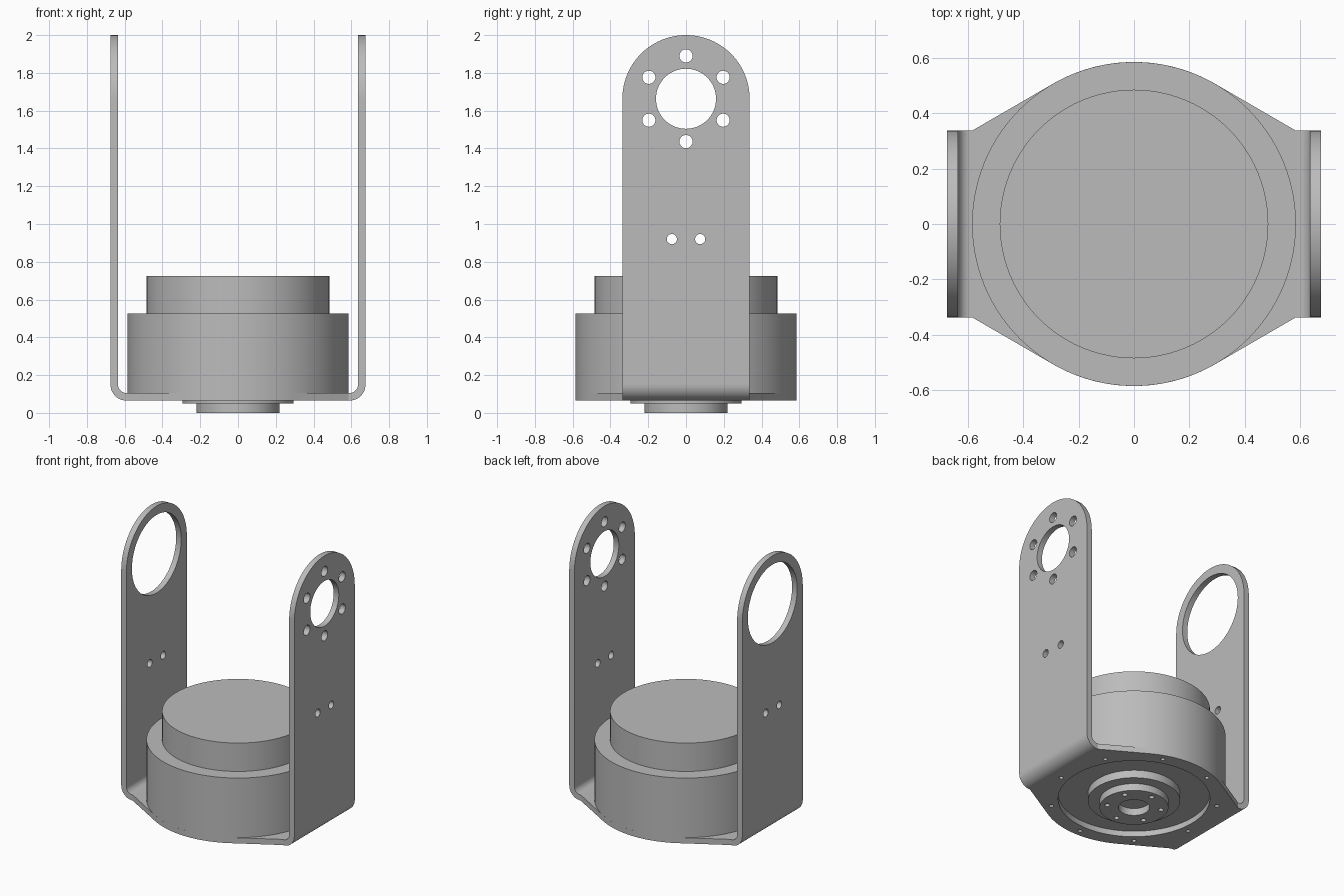
import bpy, bmesh, math
from mathutils import Matrix

if "Cube" in bpy.data.objects:
    bpy.data.objects.remove(bpy.data.objects["Cube"])

grey = bpy.data.materials.new("satin_grey")
grey.diffuse_color = (0.5, 0.5, 0.5, 1)
grey.use_nodes = True
grey.node_tree.nodes["Principled BSDF"].inputs["Base Color"].default_value = grey.diffuse_color

HALF = 0.337            # half width of the arms
T = 0.04                # sheet thickness
Z0 = 0.065              # underside of the base plate
ARM_X = 0.675           # outer face of the arms
BEND = 0.085            # outer bend radius
BEND_X = ARM_X - BEND
AXIS_Z = 2.0 - HALF     # pivot height


def add_mesh(name, bm):
    bmesh.ops.remove_doubles(bm, verts=bm.verts, dist=1e-5)
    bmesh.ops.recalc_face_normals(bm, faces=bm.faces)
    me = bpy.data.meshes.new(name)
    bm.to_mesh(me)
    bm.free()
    me.materials.append(grey)
    ob = bpy.data.objects.new(name, me)
    bpy.context.collection.objects.link(ob)
    return ob


def arc(cx, cy, r, a0=0, a1=360, n=48, closed=True):
    """Points on an arc, angles in degrees."""
    steps = n if closed else n + 1
    angles = [math.radians(a0 + (a1 - a0) * i / n) for i in range(steps)]
    return [(cx + r * math.cos(a), cy + r * math.sin(a)) for a in angles]


def ring_of_holes(cx, cy, radius, hole_r, count, start):
    return [arc(*p, hole_r, n=20)
            for p in arc(cx, cy, radius, start, start + 360, count)]


def plate(name, loops, thickness, matrix):
    """Flat plate from an outline and hole loops, centred on its thickness."""
    cu = bpy.data.curves.new(name + "_outline", 'CURVE')
    cu.dimensions = '2D'
    cu.fill_mode = 'BOTH'
    cu.extrude = thickness / 2
    for loop in loops:
        sp = cu.splines.new('POLY')
        sp.points.add(len(loop) - 1)
        for p, (u, v) in zip(sp.points, loop):
            p.co = (u, v, 0, 1)
        sp.use_cyclic_u = True
    tmp = bpy.data.objects.new(name + "_outline", cu)
    bpy.context.collection.objects.link(tmp)
    bpy.context.view_layer.update()
    dg = bpy.context.evaluated_depsgraph_get()
    me = bpy.data.meshes.new_from_object(tmp.evaluated_get(dg))
    bm = bmesh.new()
    bm.from_mesh(me)
    bpy.data.objects.remove(tmp)
    bpy.data.curves.remove(cu)
    bpy.data.meshes.remove(me)
    bm.transform(matrix)
    return add_mesh(name, bm)


def lathe(name, profile, n=96):
    """Turn an (r, z) profile around the z axis."""
    bm = bmesh.new()
    vs = [bm.verts.new((r, 0, z)) for r, z in profile]
    es = [bm.edges.new(pair) for pair in zip(vs, vs[1:])]
    bmesh.ops.spin(bm, geom=vs + es, cent=(0, 0, 0), axis=(0, 0, 1),
                   angle=math.tau, steps=n, use_duplicate=False)
    bmesh.ops.remove_doubles(bm, verts=bm.verts, dist=1e-5)
    return add_mesh(name, bm)


# Stepped motor drum
lathe("motor_drum", [(0, 0.725), (0.485, 0.725), (0.485, 0.525),
                     (0.585, 0.525), (0.585, Z0 + T), (0, Z0 + T)])

# Rotating hub under the drum: flange, then face with bolt holes
lathe("hub_flange", [(0, Z0 + T), (0.295, Z0 + T), (0.295, 0.05), (0, 0.05)])
plate("hub_face",
      [arc(0, 0, 0.22, n=72), arc(0, 0, 0.1)]
      + ring_of_holes(0, 0, 0.174, 0.017, 6, 90),
      0.05, Matrix.Translation((0, 0, 0.025)))

# Base plate: round front and back, tangent lines running to the arms
outline = (arc(0, 0, 0.585, 60, 120, 32, False)
           + [(-0.585, HALF), (-BEND_X, HALF), (-BEND_X, -HALF), (-0.585, -HALF)]
           + arc(0, 0, 0.585, 240, 300, 32, False)
           + [(0.585, -HALF), (BEND_X, -HALF), (BEND_X, HALF), (0.585, HALF)])
plate("base_plate",
      [outline, arc(0, 0, 0.485, n=96)]
      + ring_of_holes(0, 0, 0.537, 0.014, 9, -90),
      T, Matrix.Translation((0, 0, Z0 + T / 2)))

# Arms with rounded tops; one has a bolted pivot, the other a large opening
arm_outline = [(-HALF, Z0 + BEND), (HALF, Z0 + BEND)] + \
    arc(0, AXIS_Z, HALF, 0, 180, 48, False)
cable_holes = [arc(s * 0.075, 0.92, 0.027, n=24) for s in (-1, 1)]
pivots = {
    "right": (1, [arc(0, AXIS_Z, 0.159, n=64)]
              + ring_of_holes(0, AXIS_Z, 0.227, 0.035, 6, 90)),
    "left": (-1, [arc(0, AXIS_Z, 0.275, n=72)]),
}
for label, (side, holes) in pivots.items():
    x = side * (ARM_X - T / 2)
    stand = Matrix(((0, 0, 1, x), (1, 0, 0, 0), (0, 1, 0, 0), (0, 0, 0, 1)))
    plate(label + "_arm", [arm_outline] + holes + cable_holes, T, stand)

    # Rounded bend joining the arm to the base plate
    outer = arc(BEND_X, Z0 + BEND, BEND, -90, 0, 12, False)
    inner = arc(BEND_X, Z0 + BEND, BEND - T, -90, 0, 12, False)
    bm = bmesh.new()
    rows = [[bm.verts.new((side * px, y, pz)) for (px, pz), y in
             ((o, -HALF), (o, HALF), (i, HALF), (i, -HALF))]
            for o, i in zip(outer, inner)]
    for a, b in zip(rows, rows[1:]):
        for k in range(4):
            j = (k + 1) % 4
            bm.faces.new((a[k], a[j], b[j], b[k]))
    add_mesh(label + "_bend", bm)

# Smooth the round walls, keep the edges sharp
for ob in bpy.context.collection.objects:
    ob.select_set(True)
    bpy.context.view_layer.objects.active = ob
bpy.ops.object.shade_smooth_by_angle(angle=math.radians(30))
